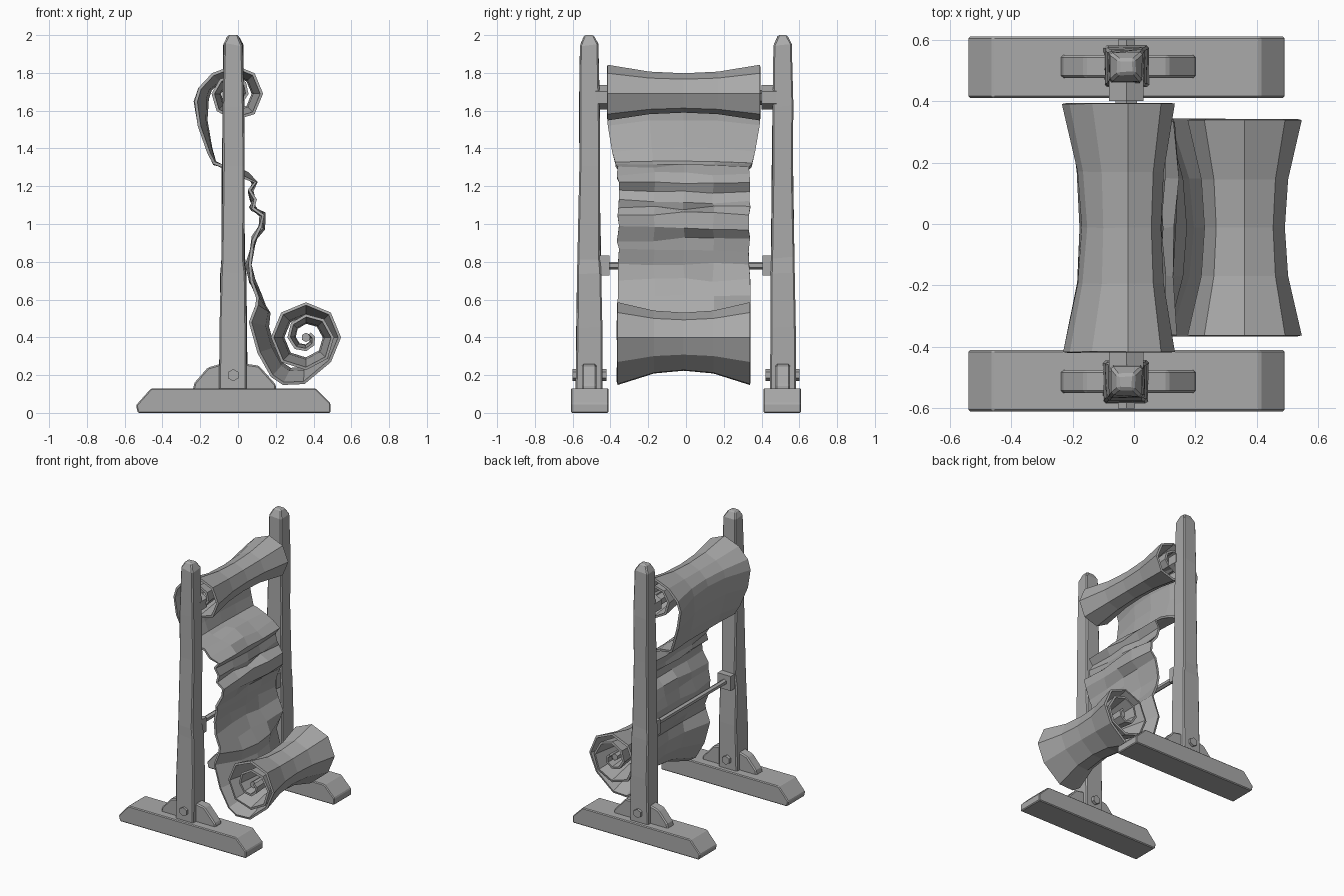
import bpy, bmesh, math, random
from mathutils import Vector

random.seed(4)
if "Cube" in bpy.data.objects:
    bpy.data.objects.remove(bpy.data.objects["Cube"])

GREY = (0.4, 0.4, 0.4, 1)
mat = bpy.data.materials.new("plain grey")
mat.use_nodes = True
mat.diffuse_color = GREY
mat.node_tree.nodes["Principled BSDF"].inputs["Base Color"].default_value = GREY


def finish(name, bm, bevel=0):
    bmesh.ops.recalc_face_normals(bm, faces=bm.faces)
    me = bpy.data.meshes.new(name)
    bm.to_mesh(me)
    bm.free()
    me.materials.append(mat)
    ob = bpy.data.objects.new(name, me)
    bpy.context.collection.objects.link(ob)
    if bevel:
        mod = ob.modifiers.new("worn_edges", "BEVEL")
        mod.width = bevel
        mod.segments = 1
    return ob


def loft(name, rings, bevel=0):
    """Skin equal-length closed rings and cap both ends."""
    bm = bmesh.new()
    rows = [[bm.verts.new(p) for p in ring] for ring in rings]
    n = len(rows[0])
    for a, b in zip(rows, rows[1:]):
        for i in range(n):
            j = (i + 1) % n
            bm.faces.new((a[i], a[j], b[j], b[i]))
    bm.faces.new(rows[0])
    bm.faces.new(rows[-1])
    return finish(name, bm, bevel)


def slab(name, profile, y0, y1, bevel=0):
    """Extrude an x-z profile along y."""
    return loft(name, [[(x, y, z) for x, z in profile] for y in (y0, y1)], bevel)


def rod(name, x, z, radius, y0, y1, sides=8):
    ring = [(x + radius * math.cos(math.tau * (i + .5) / sides),
             z + radius * math.sin(math.tau * (i + .5) / sides)) for i in range(sides)]
    return slab(name, ring, y0, y1)


PX = -0.025   # post centre line
AXLE_Z = 1.67
ROD_Z = 0.78

foot = [(-.53, 0), (-.54, .04), (-.46, .13), (.41, .13), (.49, .05), (.49, 0)]
brace = [(-.24, .12), (-.23, .16), (-.16, .24), (-.09, .26),
         (.04, .26), (.11, .25), (.2, .15), (.2, .12)]
post_levels = [(.1, .073, .07), (.45, .07, .066), (.74, .068, .063), (.82, .06, .06),
               (1.3, .058, .055), (1.62, .055, .053), (1.95, .052, .047), (2, .027, .025)]

for side, s in (("front", -1), ("back", 1)):
    slab(side + "_foot", foot, s * .61, s * .41, .006)
    slab(side + "_brace", brace, s * .55, s * .475, .008)
    # hand-hewn tapered post
    rings = []
    for z, hx, hy in post_levels:
        ring = []
        for cx, cy in ((-1, -1), (1, -1), (1, 1), (-1, 1)):
            wob = random.uniform(-.004, .004)
            ring.append((PX + cx * hx + wob, s * .512 + cy * hy + wob,
                         z if z in (.1, 2) else z + wob * 3))
        rings.append(ring)
    loft(side + "_post", rings, .008)
    # peg through the post foot, and the collar that holds the cross rod
    rod(side + "_peg", PX, .2, .032, s * .6, s * .42, 6)
    rod(side + "_rod_collar", PX, ROD_Z, .075, s * .46, s * .405, 4)
    rod(side + "_axle_collar", PX, AXLE_Z, .065, s * .48, s * .4, 6)

rod("upper_axle", PX, AXLE_Z, .04, -.5, .5, 6)
rod("cross_rod", PX, ROD_Z, .02, -.5, .5, 6)
rod("lower_core", .36, .4, .025, -.34, .31, 6)

# Sheet path: entries are (x, z, roll centre, waist strength, ripple, half width)
TOP, LOW = (-.02, 1.69), (.36, .4)


def spiral(centre, start, step, radius, turns_flat, count, drop):
    pts = []
    for k in range(count):
        r = radius - drop * max(0, k - turns_flat)
        a = math.radians(start + step * k)
        pts.append((centre[0] + r * math.cos(a), centre[1] + r * math.sin(a)))
    return pts


path = []
upper = spiral(TOP, 90, -45, .145, 3, 14, .011)
path += [(x, z, TOP, 1, 0, .405) for x, z in reversed(upper)]
hang = [(-.13, 1.79, 1), (-.205, 1.72, 1), (-.225, 1.65, 1), (-.205, 1.52, .6),
        (-.155, 1.38, .25), (-.125, 1.32, .05), (-.09, 1.31, 0)]
path += [(x, z, TOP, w, .003, .36 + .045 * min(1, w * 1.5)) for x, z, w in hang]
ripples = [(-.02, 1.3), (.04, 1.26), (.09, 1.21), (.065, 1.17), (.08, 1.12), (.075, 1.08),
           (.13, 1.05), (.125, .98), (.09, .92), (.07, .86), (.055, .79), (.075, .7), (.11, .61)]
path += [(x, z, LOW, 0, .012, .348) for x, z in ripples]
fold = [(.1, .57, .8), (.065, .48, 1), (.11, .32, 1), (.18, .195, 1), (.24, .155, 1), (.35, .16, 1)]
path += [(x, z, LOW, w, 0, .352) for x, z, w in fold]
path += [(x, z, LOW, 1, 0, .352) for x, z in spiral(LOW, -45, 45, .178, 6, 19, .0125)]

bm = bmesh.new()
rows = []
for x, z, (cx, cz), waist, ripple, half in path:
    row = []
    for t, narrow in ((-1, 0), (-.45, .25), (0, .31), (.45, .25), (1, 0)):
        f = 1 - narrow * waist
        jx, jz = random.uniform(-ripple, ripple), random.uniform(-ripple, ripple)
        row.append(bm.verts.new((cx + (x - cx) * f + jx, -.012 + t * half + jz * .5,
                                 cz + (z - cz) * f + jz)))
    rows.append(row)
for a, b in zip(rows, rows[1:]):
    for i in range(len(a) - 1):
        bm.faces.new((a[i], a[i + 1], b[i + 1], b[i]))
sheet = finish("rolled_sheet", bm)
thick = sheet.modifiers.new("thickness", "SOLIDIFY")
thick.thickness = .016
thick.offset = 0
